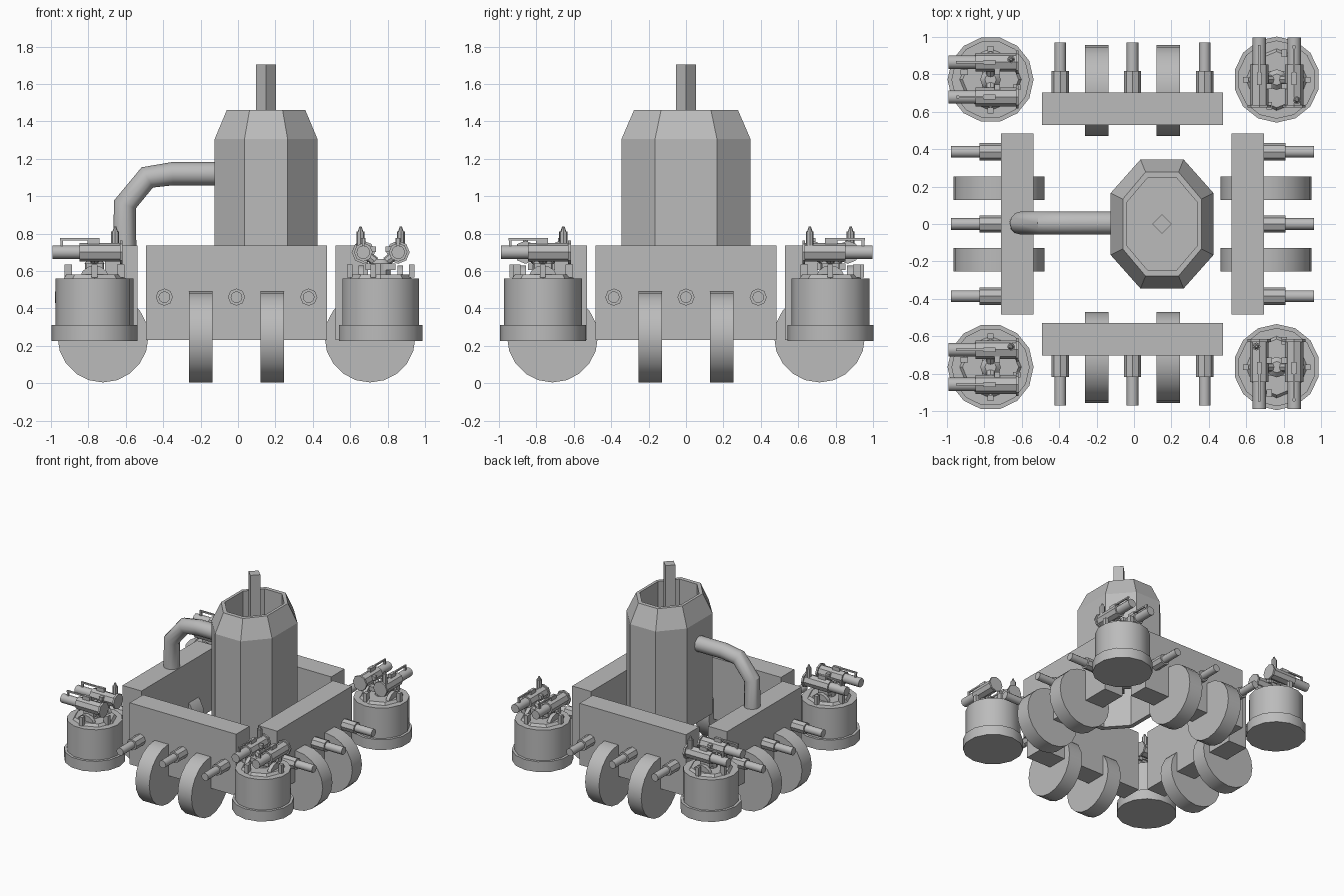
import bpy, bmesh, math
from mathutils import Matrix, Vector

cube = bpy.data.objects.get("Cube")
if cube:
    bpy.data.objects.remove(cube, do_unlink=True)

grey = bpy.data.materials.new("plain grey")
grey.use_nodes = True
COLOUR = (0.5, 0.5, 0.5, 1)
grey.diffuse_color = COLOUR
grey.node_tree.nodes["Principled BSDF"].inputs["Base Color"].default_value = COLOUR
smooth_parts = []


def finish(name, bm, place, smooth=False):
    bmesh.ops.recalc_face_normals(bm, faces=bm.faces)
    mesh = bpy.data.meshes.new(name)
    bm.to_mesh(mesh)
    bm.free()
    mesh.materials.append(grey)
    obj = bpy.data.objects.new(name, mesh)
    obj.matrix_world = place
    bpy.context.collection.objects.link(obj)
    if smooth:
        smooth_parts.append(obj)
    return obj


def box(name, place, centre, size):
    bm = bmesh.new()
    bmesh.ops.create_cube(bm, size=1)
    bmesh.ops.scale(bm, vec=size, verts=bm.verts)
    bmesh.ops.translate(bm, vec=centre, verts=bm.verts)
    return finish(name, bm, place)


def rod(name, place, start, end, r, sides=12, r2=None, smooth=True):
    a, b = Vector(start), Vector(end)
    bm = bmesh.new()
    bmesh.ops.create_cone(bm, cap_ends=True, segments=sides, radius1=r,
                          radius2=r if r2 is None else r2, depth=(b - a).length)
    turn = (b - a).to_track_quat('Z', 'Y').to_matrix().to_4x4()
    bm.transform(Matrix.Translation((a + b) / 2) @ turn)
    return finish(name, bm, place, smooth)


def loft(name, rings, place, smooth=False):
    bm = bmesh.new()
    loops = [[bm.verts.new(p) for p in ring] for ring in rings]
    n = len(loops[0])
    for low, high in zip(loops, loops[1:]):
        for i in range(n):
            j = (i + 1) % n
            bm.faces.new((low[i], low[j], high[j], high[i]))
    bm.faces.new(loops[0])
    bm.faces.new(loops[-1])
    return finish(name, bm, place, smooth)


def octagon(hx, hy, z):
    fx, fy = hx * 0.42, hy * 0.48
    return [(fx, hy, z), (-fx, hy, z), (-hx, fy, z), (-hx, -fy, z),
            (-fx, -hy, z), (fx, -hy, z), (hx, -fy, z), (hx, fy, z)]


# Central tower: hollow octagonal shell with a chamfered shoulder
tower_place = Matrix.Translation((0.15, 0, 0))
loft("tower", [octagon(0.24, 0.3, 0.86), octagon(0.24, 0.3, 0.48),
               octagon(0.275, 0.345, 0.48), octagon(0.275, 0.345, 1.305),
               octagon(0.21, 0.278, 1.46), octagon(0.187, 0.245, 1.46),
               octagon(0.187, 0.245, 0.92)], tower_place)
rod("tower_mast", tower_place, (0, 0, 0.62), (0, 0, 1.705), 0.053, 4, smooth=False)

# Bent pipe from the tower down into the side wall
path = [(-0.1, 1.12), (-0.35, 1.12), (-0.485, 1.1), (-0.605, 0.955), (-0.605, 0.7)]
path = [Vector((x, 0.005, z)) for x, z in path]
rings = []
for i, p in enumerate(path):
    before = (p - path[max(i - 1, 0)]).normalized()
    after = (path[min(i + 1, len(path) - 1)] - p).normalized()
    along = (before + after).normalized()
    side = Vector((0, 1, 0))
    up = along.cross(side)
    ring = []
    for k in range(12):
        a = math.tau * k / 12
        ring.append(p + 0.062 * (side * math.cos(a) + up * math.sin(a)))
    rings.append(ring)
loft("side_pipe", rings, Matrix.Identity(4), True)

# Four walls, each with two wheels and three guns
for k, side in enumerate(("front", "left", "back", "right")):
    place = Matrix.Translation((-0.008, 0, 0)) @ Matrix.Rotation(k * math.pi / 2, 4, 'Z')
    box(side + "_wall", place, (0, -0.617, 0.483), (0.968, 0.173, 0.505))
    for x in (-0.192, 0.192):
        rod(side + "_wheel", place, (x - 0.063, -0.714, 0.247),
            (x + 0.063, -0.714, 0.247), 0.243, 20)
    for x in (-0.386, 0, 0.386):
        rod(side + "_gun_sleeve", place, (x, -0.68, 0.46), (x, -0.818, 0.46), 0.046, 8)
        rod(side + "_gun_barrel", place, (x, -0.8, 0.46), (x, -0.97, 0.46), 0.031, 12)


def turret(label, x, y, angle):
    place = Matrix.Translation((x, y, 0)) @ Matrix.Rotation(angle, 4, 'Z')

    def named(part):
        return label + "_turret_" + part

    # Round pedestal and the mount on it
    rod(named("base"), place, (0, 0, 0.225), (0, 0, 0.31), 0.23, 14)
    rod(named("drum"), place, (0, 0, 0.31), (0, 0, 0.56), 0.209, 14)
    rod(named("top_plate"), place, (0, 0, 0.56), (0, 0, 0.58), 0.165, 8, 0.15)
    rod(named("column"), place, (0, 0, 0.57), (0, 0, 0.64), 0.05, 10)
    box(named("platform"), place, (0, 0, 0.622), (0.16, 0.09, 0.035))
    rod(named("cap"), place, (0, 0, 0.64), (0, 0, 0.665), 0.055, 10, 0.03)
    for s in (-1, 1):
        rod(named("cheek"), place, (s * 0.09, 0, 0.55), (s * 0.12, 0, 0.55), 0.08, 14)
        box(named("ear"), place, (s * 0.165, 0, 0.6), (0.03, 0.03, 0.07))
        box(named("rear_lug"), place, (s * 0.04, s * 0.14, 0.6), (0.03, 0.04, 0.07))
        # Twin guns with breech, flange, trunnion and sight
        g, z = s * 0.093, 0.7
        rod(named("barrel"), place, (g, -0.225, z), (g, -0.06, z), 0.036, 12)
        rod(named("breech"), place, (g, -0.08, z), (g, 0.14, z), 0.05, 8)
        rod(named("flange"), place, (g, 0.135, z), (g, 0.15, z), 0.062, 8)
        rod(named("trunnion"), place, (s * 0.03, 0.0, 0.65), (g, 0.0, z), 0.025, 8)
        box(named("yoke"), place, (s * 0.05, 0.035, 0.715), (0.05, 0.03, 0.03))
        box(named("sight_rail"), place, (g, -0.08, 0.77), (0.012, 0.21, 0.012))
        box(named("sight_block"), place, (g, -0.005, 0.76), (0.026, 0.065, 0.03))
        box(named("sight_foot"), place, (g, -0.175, 0.75), (0.015, 0.015, 0.045))
    # Upright post on one gun
    rod(named("post"), place, (-0.108, 0.11, 0.73), (-0.108, 0.11, 0.81), 0.021, 8)
    rod(named("post_tip"), place, (-0.108, 0.11, 0.81), (-0.108, 0.11, 0.837), 0.015, 8, 0.006)


turret("front_left", 0.763, -0.765, 0)
turret("back_left", 0.763, 0.772, math.pi)
turret("back_right", -0.767, 0.772, -math.pi / 2)
turret("front_right", -0.767, -0.765, -math.pi / 2)

# Soft shading on the round parts
bpy.ops.object.select_all(action='DESELECT')
for obj in smooth_parts:
    obj.select_set(True)
bpy.context.view_layer.objects.active = smooth_parts[0]
bpy.ops.object.shade_smooth_by_angle(angle=math.radians(35))
